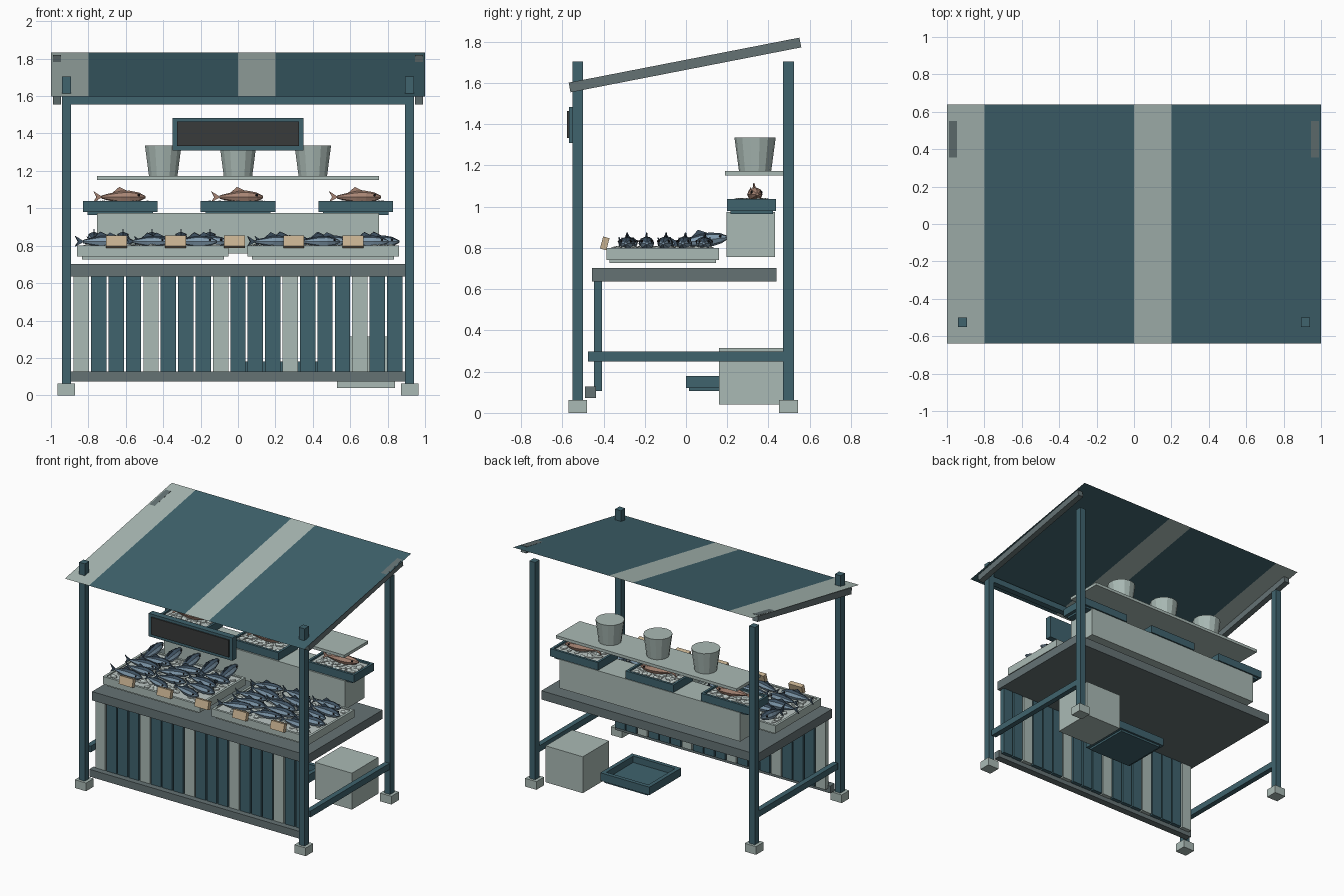
import bpy, bmesh, math, random
from mathutils import Vector, Matrix

random.seed(4)
if "Cube" in bpy.data.objects:
    bpy.data.objects.remove(bpy.data.objects["Cube"])


def material(name, r, g, b):
    m = bpy.data.materials.new(name)
    m.use_nodes = True
    m.diffuse_color = (r, g, b, 1)
    m.node_tree.nodes["Principled BSDF"].inputs["Base Color"].default_value = (r, g, b, 1)
    return m


TEAL = material("teal paint", .05, .125, .155)
PALE = material("pale paint", .40, .49, .46)
GREY = material("grey wood", .13, .17, .175)
DARK = material("chalkboard", .04, .043, .043)
TAN = material("tan card", .57, .44, .28)
RED = material("red fish skin", .40, .24, .18)
BLUE = material("blue fish skin", .22, .33, .43)
NAVY = material("dark fish back", .05, .085, .125)
ICE = material("ice", .50, .57, .55)
BLACK = material("black eye", .01, .01, .012)


def finish(name, bm, *mats):
    bmesh.ops.recalc_face_normals(bm, faces=bm.faces)
    mesh = bpy.data.meshes.new(name)
    bm.to_mesh(mesh)
    bm.free()
    for m in mats:
        mesh.materials.append(m)
    ob = bpy.data.objects.new(name, mesh)
    bpy.context.collection.objects.link(ob)
    return ob


def add_box(bm, x, y, z):
    """Box from (low, high) ranges."""
    mid = Vector([sum(r) / 2 for r in (x, y, z)])
    size = Vector([r[1] - r[0] for r in (x, y, z)])
    bmesh.ops.create_cube(bm, size=1, matrix=Matrix.Translation(mid) @ Matrix.Diagonal(size).to_4x4())


def box(name, x, y, z, mat):
    bm = bmesh.new()
    add_box(bm, x, y, z)
    return finish(name, bm, mat)


def around(c, half):
    return (c - half, c + half)


def open_tray(name, x, y, z, mat, wall=.018):
    """Open box with a slightly inset base."""
    bm = bmesh.new()
    low = z[0] + .015
    add_box(bm, (x[0] + .025, x[1] - .025), (y[0] + .015, y[1] - .015), (z[0], low + .01))
    for a, b in ((x[0], x[0] + wall), (x[1] - wall, x[1])):
        add_box(bm, (a, b), y, (low, z[1]))
    for a, b in ((y[0], y[0] + wall), (y[1] - wall, y[1])):
        add_box(bm, (x[0] + wall, x[1] - wall), (a, b), (low, z[1]))
    add_box(bm, (x[0] + wall, x[1] - wall), (y[0] + wall, y[1] - wall), (low, low + .012))
    return finish(name, bm, mat)


def ice_bed(name, x, y, z, count):
    """Flat layer of ice with loose chunks on it."""
    bm = bmesh.new()
    add_box(bm, (x[0] + .018, x[1] - .018), (y[0] + .018, y[1] - .018), (z - .025, z))
    for _ in range(count):
        at = Vector((random.uniform(x[0] + .04, x[1] - .04), random.uniform(y[0] + .04, y[1] - .04), z))
        spin = Matrix.Rotation(random.uniform(0, math.tau), 4, 'Z')
        r = random.uniform(.014, .026)
        shape = Matrix.Diagonal((r * 1.3, r, r * .7, 1))
        bmesh.ops.create_icosphere(bm, subdivisions=1, radius=1, matrix=Matrix.Translation(at) @ spin @ shape)
    finish(name, bm, ICE)


def fish_mesh(name, skin, back):
    """Lofted body along x, head at +x, with tail, fins and eyes."""
    bm = bmesh.new()
    rings = []
    for x, r in ((-.1, .009), (-.06, .02), (0, .034), (.05, .036), (.1, .026), (.135, .007)):
        rings.append([bm.verts.new((x, r * math.cos(i * math.tau / 8), r * .95 * math.sin(i * math.tau / 8)))
                      for i in range(8)])
    for a, b in zip(rings, rings[1:]):
        for i in range(8):
            f = bm.faces.new((a[i], a[(i + 1) % 8], b[(i + 1) % 8], b[i]))
            f.material_index = 1 if i in (1, 2) else 0
    bm.faces.new(rings[0])
    bm.faces.new(rings[-1])

    def fin(points, mat=1):
        top = [bm.verts.new((x, .003, z)) for x, z in points]
        low = [bm.verts.new((x, -.003, z)) for x, z in points]
        n = len(points)
        faces = [bm.faces.new(top), bm.faces.new(low)]
        faces += [bm.faces.new((top[i], top[(i + 1) % n], low[(i + 1) % n], low[i])) for i in range(n)]
        for f in faces:
            f.material_index = mat
    fin([(-.095, 0), (-.145, .032), (-.128, 0), (-.145, -.028)])
    fin([(.045, .03), (-.005, .054), (-.045, .02)])
    for s in (-1, 1):
        made = bmesh.ops.create_icosphere(bm, subdivisions=1, radius=.008,
                                          matrix=Matrix.Translation((.098, s * .023, .01)))
        for f in {f for v in made["verts"] for f in v.link_faces}:
            f.material_index = 2
    ob = finish(name, bm, skin, back, BLACK)
    mesh = ob.data
    bpy.data.objects.remove(ob)
    return mesh


def place_fish(name, mesh, at, turn, pitch=0, scale=1):
    ob = bpy.data.objects.new(name, mesh)
    bpy.context.collection.objects.link(ob)
    ob.location, ob.rotation_euler, ob.scale = at, (0, pitch, turn), (scale,) * 3


# Frame: posts, feet, side rails, front beam
for s in (-1, 1):
    for y in (-.525, .497):
        box("post", around(s * .918, .024), around(y, .026), (.06, 1.704), TEAL)
        box("foot", around(s * .918, .047), around(y, .045), (0, .062), PALE)
    box("side_rail", around(s * .918, .02), (-.475, .475), (.25, .297), TEAL)
    rail = box("roof_rail", around(0, .022), around(0, .57), around(0, .024), GREY)
    rail.location, rail.rotation_euler = (s * .968, -.005, 1.687), (math.atan(.195), 0, 0)
box("front_beam", (-.94, .94), (-.55, -.505), (1.555, 1.6), TEAL)

# Striped canopy sheet
bm = bmesh.new()
edges = [-1, -.8, 0, .2, 1]
pairs = [(bm.verts.new((x, -.638, 1.598)), bm.verts.new((x, .638, 1.834))) for x in edges]
for i, (a, b) in enumerate(zip(pairs, pairs[1:])):
    bm.faces.new((a[0], b[0], b[1], a[1])).material_index = i % 2
finish("canopy", bm, PALE, TEAL)

# Counter with slatted front
box("counter_top", (-.9, .9), (-.457, .44), (.636, .702), GREY)
box("kick_rail", (-.9, .9), (-.49, -.437), (.073, .128), GREY)
for i in range(19):
    box("front_slat", around((i - 9) * .0931, .041), (-.447, -.408), (.105, .636), TEAL if i % 4 else PALE)

# Riser, shelf and buckets
box("riser", (-.755, .755), (.197, .432), (.757, .975), PALE)
box("back_shelf", (-.755, .755), (.19, .475), (1.15, 1.172), PALE)
for x in (-.4, 0, .4):
    bm = bmesh.new()
    bmesh.ops.create_cone(bm, cap_ends=True, segments=14, radius1=.078, radius2=.1, depth=.163,
                          matrix=Matrix.Translation((x, .335, 1.253)))
    finish("bucket", bm, PALE)

# Hanging board
box("board_frame", (-.35, .35), (-.567, -.52), (1.31, 1.483), TEAL)
box("board_panel", (-.325, .325), (-.576, -.567), (1.333, 1.463), DARK)

# Storage under the counter
box("storage_box", (.53, .84), (.16, .475), (.04, .315), PALE)
open_tray("floor_crate", (.04, .45), (0, .38), (.105, .18), TEAL, .03)

# Fish displays
blue_fish = fish_mesh("blue_fish", BLUE, NAVY)
red_fish = fish_mesh("red_fish", RED, RED)
for s in (-1, 1):
    xs = (-.86, -.05) if s < 0 else (.05, .86)
    open_tray("ice_tray", xs, (-.385, .16), (.727, .8), PALE)
    ice_bed("tray_ice", xs, (-.385, .16), .793, 150)
    for row in range(4 if s < 0 else 5):
        for col in (-1, 0, 1):
            x = s * .455 + col * .25 + (.025 if row % 2 else -.025)
            place_fish("blue_fish", blue_fish, (x, -.285 + row * .094, .822),
                       random.uniform(-.35, .35), 0, random.uniform(.85, 1))
for i in range(5):
    place_fish("blue_fish", blue_fish, (-.77 + i * .155, .07, .835), math.pi / 2, -.12)
for x in (-.63, 0, .63):
    open_tray("display_crate", around(x, .2), (.2, .436), (.965, 1.038), TEAL)
    ice_bed("crate_ice", around(x, .2), (.2, .436), 1.025, 45)
    place_fish("red_fish", red_fish, (x, .33, 1.06), .12)

# Price cards leaning back along the front edge
for i in range(5):
    card = box("price_card", around(0, .056), around(0, .016), around(0, .03), TAN)
    card.location, card.rotation_euler = (-.65 + i * .316, -.394, .822), (-.26, 0, 0)
